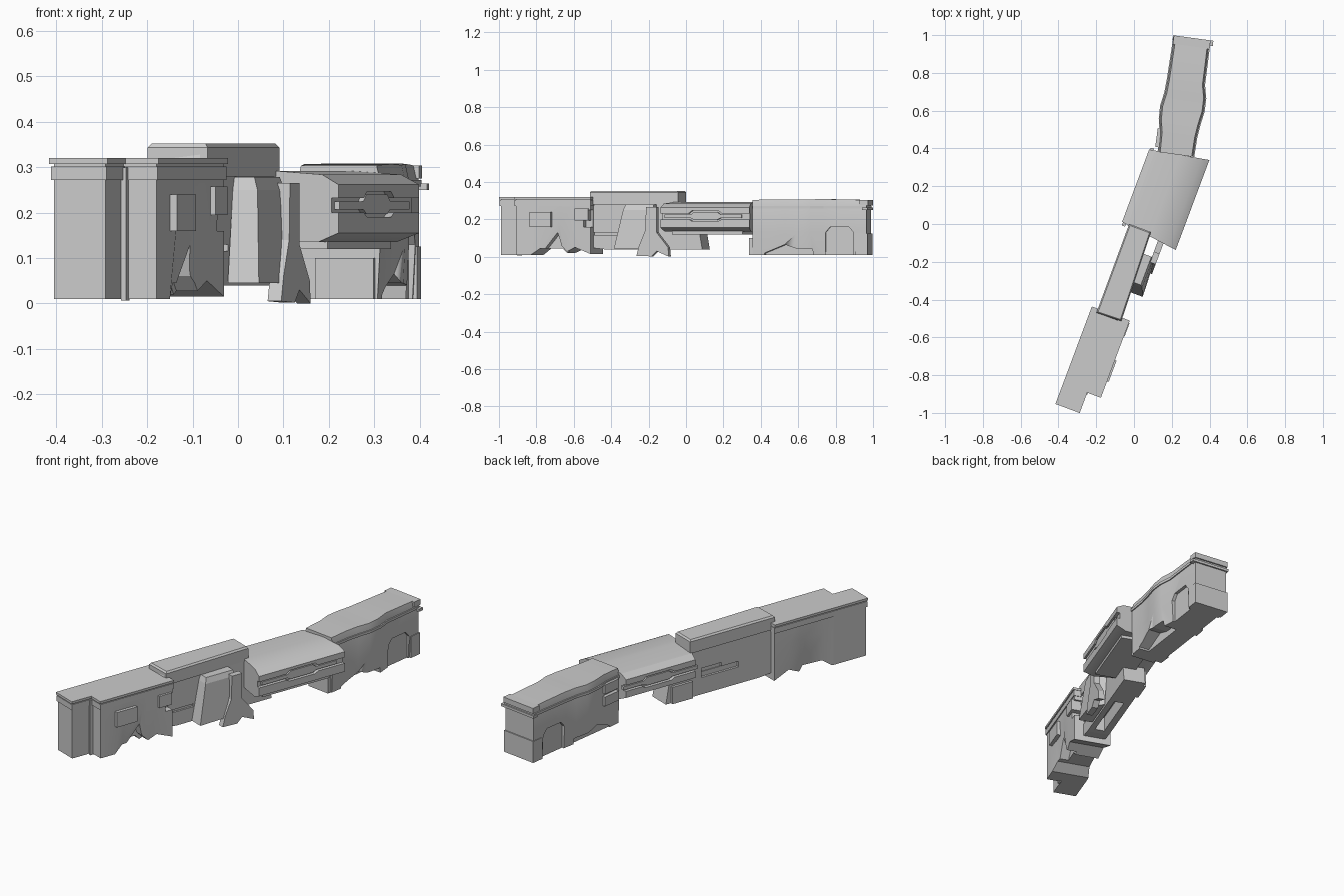
import bpy, bmesh, math

if "Cube" in bpy.data.objects:
    bpy.data.objects.remove(bpy.data.objects["Cube"])

grey = bpy.data.materials.new("wall_grey")
grey.diffuse_color = (0.6, 0.6, 0.6, 1)
grey.use_nodes = True
grey.node_tree.nodes["Principled BSDF"].inputs["Base Color"].default_value = grey.diffuse_color
ANG_MAIN, ANG_REAR = math.radians(20.5), math.radians(7.8)


def loft(name, rings, ang=ANG_MAIN, smooth=False):
    """Skin closed rings of (side, along, z) points and turn them onto the wall axis."""
    c, s = math.cos(ang), math.sin(ang)
    bm = bmesh.new()
    vs = [[bm.verts.new((p[0]*c + p[1]*s, -p[0]*s + p[1]*c, p[2])) for p in r] for r in rings]
    n = len(vs[0])
    for a, b in zip(vs, vs[1:]):
        for i in range(n):
            j = (i + 1) % n
            bm.faces.new((a[i], a[j], b[j], b[i]))
    bm.faces.new(vs[0])
    bm.faces.new(vs[-1])
    bmesh.ops.recalc_face_normals(bm, faces=bm.faces)
    me = bpy.data.meshes.new(name)
    bm.to_mesh(me)
    bm.free()
    me.materials.append(grey)
    ob = bpy.data.objects.new(name, me)
    bpy.context.collection.objects.link(ob)
    if smooth:
        bpy.ops.object.select_all(action='DESELECT')
        ob.select_set(True)
        bpy.context.view_layer.objects.active = ob
        bpy.ops.object.shade_smooth_by_angle(angle=math.radians(25))
    return ob


def box(name, s0, s1, t0, t1, z0, z1, ang=ANG_MAIN):
    return loft(name, [[(s0, t0, z), (s1, t0, z), (s1, t1, z), (s0, t1, z)] for z in (z0, z1)], ang)


def side_profile(name, pts, s0, s1, ang=ANG_MAIN):
    """Extrude an (along, z) outline across the wall."""
    return loft(name, [[(s, t, z) for t, z in pts] for s in (s0, s1)], ang)


def plan(name, pts, z0, z1, ang=ANG_MAIN):
    return loft(name, [[(s, t, z) for s, t in pts] for z in (z0, z1)], ang)


def cut(ob, *cutters):
    for c in cutters:
        m = ob.modifiers.new("cut", 'BOOLEAN')
        m.object, m.operation, m.solver = c, 'DIFFERENCE', 'EXACT'
    me = bpy.data.meshes.new_from_object(ob.evaluated_get(bpy.context.evaluated_depsgraph_get()))
    ob.modifiers.clear()
    ob.data = me
    for c in cutters:
        bpy.data.objects.remove(c)


# --- front section: narrow end pier, wide body, stepped cornice
box("front_pier", -0.048, 0.073, -1.03, -0.84, 0.01, 0.31)
body = []
for t, zb, dent in ((-0.915, .01, 0), (-0.83, .01, 0), (-0.78, .045, .012), (-0.67, .045, .02),
                    (-0.645, .02, .012), (-0.58, .05, .006), (-0.49, .015, 0)):
    body.append([(-0.046 + dent, t, zb), (0.15 - dent, t, zb), (0.15, t, .2),
                 (0.15, t, .31), (-0.046, t, .31), (-0.046, t, .2)])
front = loft("front_body", body, smooth=True)
# triangular opening low on the right side, and a notch at the joint
cut(front,
    side_profile("cutter", [(-0.79, 0), (-0.68, .13), (-0.66, .06), (-0.6, 0)], 0.09, 0.2),
    box("cutter", 0.11, 0.2, -0.53, -0.4, .16, .25))


def cornice(name, g, z0, z1):
    plan(name, [(-0.048-g, -1.03-g), (0.073+g, -1.03-g), (0.073+g, -0.915-g), (0.15+g, -0.915-g),
                (0.15+g, -0.487), (-0.048-g, -0.487)], z0, z1)


cornice("front_cornice_top", .008, .307, .32)
cornice("front_cornice_band", .005, .272, .302)
box("corner_pipe", 0.073, 0.085, -0.932, -0.91, .006, .3)
box("front_side_panel", 0.14, 0.167, -0.83, -0.71, .16, .24)
box("joint_panel", 0.1, 0.162, -0.575, -0.5, .195, .258)

# --- second section: tall wall with bevelled cap
tall = side_profile("tall_wall", [(-0.52, .05), (-0.43, .04), (-0.05, .04), (0.13, .04), (0.11, .15),
                                  (-0.015, .15), (-0.015, .33), (-0.505, .33), (-0.52, .28)],
                    -0.016, 0.1)
cut(tall, box("cutter", -0.05, -0.004, -0.3, -0.08, .13, .16),
    box("cutter", -0.05, 0.0, -0.2, -0.08, .155, .18),
    box("cutter", 0.09, 0.2, -0.5, -0.33, .115, .13),
    box("cutter", 0.02, 0.07, -0.4, -0.1, 0, .12))
cap = []
for g, z in ((0, .28), (0, .343), (-.007, .352)):
    cap.append([(-0.022-g, -0.51-g, z), (0.117+g, -0.505-g, z), (0.1+g, -0.008+g, z), (-0.024-g, -0.008+g, z)])
loft("tall_wall_cap", cap)
box("tall_wall_foot", -0.03, 0.05, -0.02, 0.1, .04, .13)

# --- leaning buttress with a splayed leg, right of the tall wall
loft("buttress_panel", [
    [(0.105, -0.345, .045), (0.178, -0.345, .045), (0.172, -0.2, .045), (0.105, -0.15, .045)],
    [(0.1, -0.3, .25), (0.158, -0.3, .25), (0.158, -0.13, .25), (0.1, -0.13, .25)],
    [(0.1, -0.29, .278), (0.147, -0.29, .278), (0.147, -0.13, .278), (0.1, -0.13, .278)]])
side_profile("buttress_leg", [(-0.215, .005), (-0.2, .06), (-0.165, .14), (-0.16, .265), (-0.1, .265),
                              (-0.1, .13), (-0.035, .05), (-0.03, .0), (-0.1, .03), (-0.13, .002)],
             0.15, 0.182)

# --- third section: broad chamfered deck with slotted sides
sec = [(-0.01, .14), (0.205, .135), (0.255, .155), (0.255, .262), (0.215, .284),
       (0.1, .292), (-0.03, .284), (-0.063, .262), (-0.063, .165)]
deck = loft("deck", [[(s, t + (-.02 * (s - .1) / .16 if t < 0 else .03 * (s - .1) / .16), z)
                      for s, z in sec] for t in (-0.032, 0.428)], smooth=True)
slots = []
for s0, s1 in ((0.238, 0.3), (-0.1, -0.046)):
    slots.append(side_profile("cutter", [(-0.1, .2), (.11, .2), (.13, .19), (.28, .19), (.3, .2), (.5, .2),
                                         (.5, .232), (.3, .232), (.28, .247), (.13, .247), (.11, .232),
                                         (-0.1, .232)], s0, s1))
cut(deck, *slots)
for side, s0, s1 in (("right", 0.23, 0.25), ("left", -0.058, -0.04)):
    side_profile("deck_rail_" + side, [(-0.03, .207), (.12, .207), (.14, .197), (.27, .197), (.29, .207),
                                       (.41, .207), (.41, .225), (.29, .225), (.27, .24), (.14, .24),
                                       (.12, .225), (-0.03, .225)], s0, s1)
# lip under the deck
box("deck_under_lip", 0.03, 0.21, 0.0, 0.4, .12, .145)

# --- rear section: waisted hall with arched doors
rear = []
for t, sl, sr, z in ((.395, .078, .262, .304), (.5, .074, .264, .306), (.57, .06, .272, .307),
                     (.64, .058, .284, .305), (.71, .07, .283, .307), (.78, .074, .267, .308),
                     (.9, .076, .266, .306), (1.01, .078, .264, .303)):
    rear.append([(sl + .006, t, .01), (sr - .006, t, .01), (sr, t, .13), (sr, t, .27),
                 (sr - .008, t, z), (sl + .008, t, z), (sl, t, .27), (sl, t, .13)])
hall = loft("rear_hall", rear, ANG_REAR, True)
door = [(.79, -.02), (.79, .13), (.815, .16), (.915, .16), (.94, .13), (.94, -.02)]
low = [(.46, -.02), (.46, .02), (.57, .065), (.63, .045), (.72, .04), (.73, -.02)]
cut(hall, side_profile("cutter", door, 0.25, 0.4, ANG_REAR),
    side_profile("cutter", door, 0.0, 0.092, ANG_REAR),
    side_profile("cutter", low, 0.2, 0.4, ANG_REAR),
    side_profile("cutter", low, 0.0, 0.09, ANG_REAR))
# cornice strips follow the waisted sides
for side, k in (("left", 6), ("right", 3)):
    d = -.006 if k == 6 else .006
    loft("rear_cornice_" + side, [[(r[k][0] - d, r[k][1], .258), (r[k][0] + d, r[k][1], .258),
                                   (r[k][0] + d, r[k][1], .272), (r[k][0] - d, r[k][1], .272)]
                                  for r in rear], ANG_REAR)
box("rear_end_band", 0.07, 0.285, 0.99, 1.018, .25, .264, ANG_REAR)
box("rear_end_base", 0.074, 0.268, 0.95, 1.016, .01, .125, ANG_REAR)
box("rear_end_top", 0.074, 0.27, 0.97, 1.018, .275, .304, ANG_REAR)
box("rear_front_step", 0.12, 0.25, 0.375, 0.42, .01, .1, ANG_REAR)
for i, z in enumerate((.15, .215)):
    box(f"rear_left_panel_{i}", 0.056, 0.09, .42, .52, z, z + .05, ANG_REAR)
